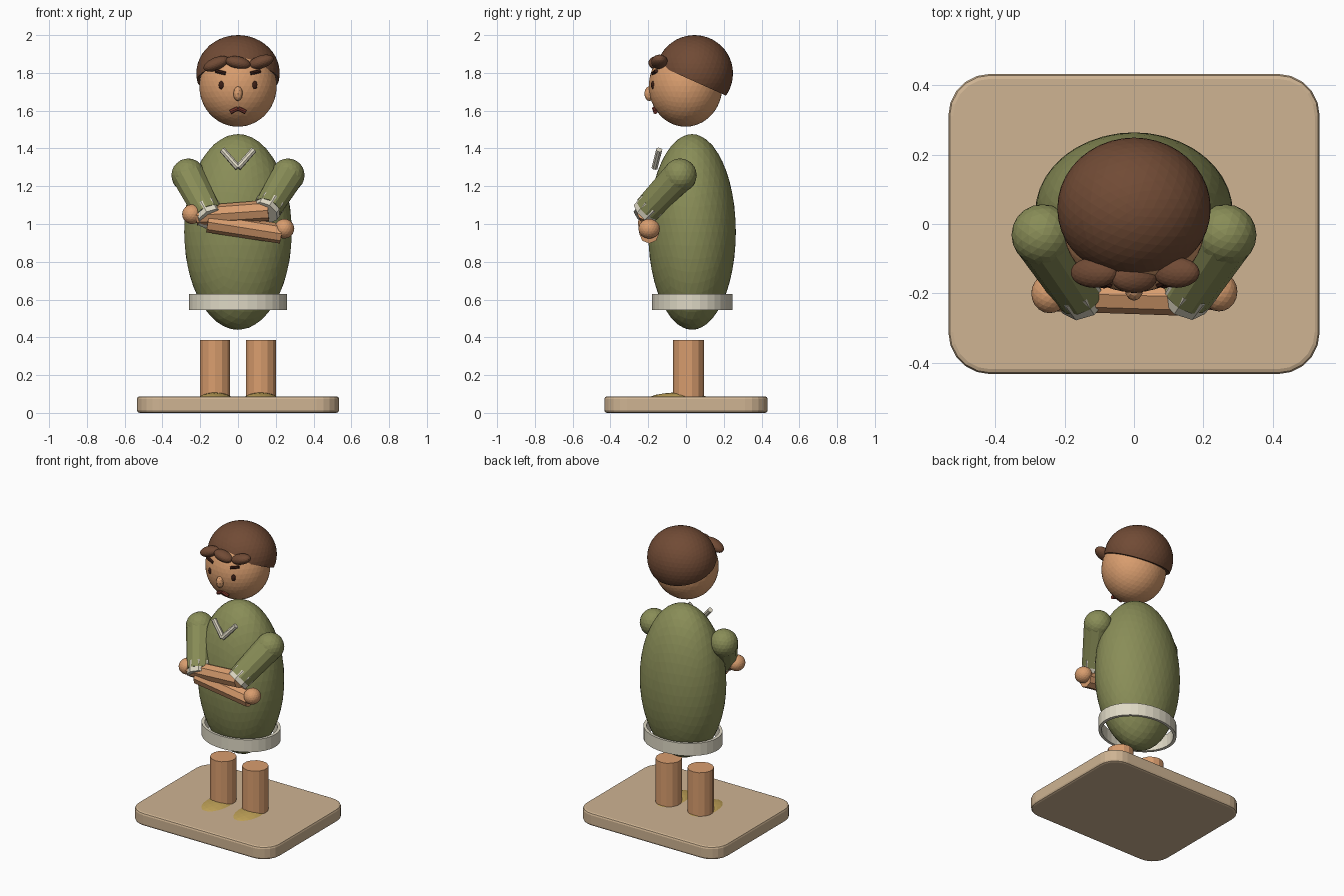
import bpy, bmesh, math
from mathutils import Vector, Matrix

if "Cube" in bpy.data.objects:
    bpy.data.objects.remove(bpy.data.objects["Cube"])


def material(name, rgb):
    m = bpy.data.materials.new(name)
    m.diffuse_color = [(c / 255) ** 2.2 for c in rgb] + [1]
    m.use_nodes = True
    m.node_tree.nodes["Principled BSDF"].inputs["Base Color"].default_value = m.diffuse_color
    return m


SKIN = material("skin", (216, 156, 110))
HAIR = material("hair", (112, 76, 56))
DARK = material("dark", (62, 36, 28))
LIPS = material("lips", (120, 58, 48))
GREEN = material("green", (136, 140, 88))
CREAM = material("cream", (222, 216, 196))
SHOE = material("shoe", (190, 160, 88))
SAND = material("sand", (205, 178, 145))


def finish(bm, name, mat):
    bmesh.ops.recalc_face_normals(bm, faces=bm.faces)
    me = bpy.data.meshes.new(name)
    bm.to_mesh(me)
    bm.free()
    me.materials.append(mat)
    ob = bpy.data.objects.new(name, me)
    bpy.context.collection.objects.link(ob)
    return ob


def ellipsoid(name, loc, radii, mat, sub=3, tilt=0, cut=None):
    """Icosphere scaled to radii, tilted about y, optionally cut by a plane."""
    bm = bmesh.new()
    bmesh.ops.create_icosphere(bm, subdivisions=sub, radius=1)
    mx = (Matrix.Translation(loc) @ Matrix.Rotation(math.radians(tilt), 4, 'Y')
          @ Matrix.Diagonal((*radii, 1)))
    bm.transform(mx)
    if cut:
        r = bmesh.ops.bisect_plane(bm, geom=bm.verts[:] + bm.edges[:] + bm.faces[:],
                                   plane_co=cut[0], plane_no=cut[1], clear_inner=True)
        edges = [e for e in r["geom_cut"] if isinstance(e, bmesh.types.BMEdge)]
        bmesh.ops.contextual_create(bm, geom=edges)
    return finish(bm, name, mat)


def rod(name, a, b, r1, r2, mat, sides=12):
    """Tapered cylinder from a to b."""
    a, b = Vector(a), Vector(b)
    bm = bmesh.new()
    bmesh.ops.create_cone(bm, cap_ends=True, segments=sides, radius1=r1, radius2=r2,
                          depth=(b - a).length)
    bm.transform(Matrix.Translation((a + b) / 2)
                 @ (b - a).to_track_quat('Z', 'Y').to_matrix().to_4x4())
    return finish(bm, name, mat)


# Base slab with rounded corners
bm = bmesh.new()
bmesh.ops.create_cube(bm, size=1)
bm.transform(Matrix.Translation((0, 0, 0.044)) @ Matrix.Diagonal((1.07, 0.865, 0.088, 1)))
upright = [e for e in bm.edges if abs(e.verts[0].co.z - e.verts[1].co.z) > 0.01]
bmesh.ops.bevel(bm, geom=upright, offset=0.12, segments=5, profile=0.5, affect='EDGES')
rim = [e for e in bm.edges if abs(e.verts[0].co.z - e.verts[1].co.z) < 0.001]
bmesh.ops.bevel(bm, geom=rim, offset=0.014, segments=2, profile=0.5, affect='EDGES')
finish(bm, "base", SAND)

# Tunic body
ellipsoid("body", (0, 0.032, 0.958), (0.285, 0.232, 0.518), GREEN, 4)

# Hem: hollow oval band lathed from a small rectangle
bm = bmesh.new()
profile = [(1, 0.545), (1, 0.63), (0.92, 0.63), (0.92, 0.545)]
n = 32
rings = [[bm.verts.new((0.26 * r * math.cos(2 * math.pi * i / n),
                        0.033 + 0.213 * r * math.sin(2 * math.pi * i / n), z))
          for r, z in profile] for i in range(n)]
for i in range(n):
    p, q = rings[i], rings[(i + 1) % n]
    for j in range(4):
        k = (j + 1) % 4
        bm.faces.new((p[j], q[j], q[k], p[k]))
finish(bm, "hem_band", CREAM)

# Head and hair cap
ellipsoid("head", (0, -0.002, 1.73), (0.205, 0.195, 0.215), SKIN, 4)
ellipsoid("hair", (0, 0.045, 1.797), (0.221, 0.204, 0.203), HAIR, 4,
          cut=((0, -0.124, 1.83), Vector((0, 0.145, 0.324)).normalized()))
for x, y, z, length, tilt in ((-0.115, -0.14, 1.848, 0.072, -22),
                              (0, -0.155, 1.853, 0.068, 12),
                              (0.122, -0.14, 1.858, 0.07, -18)):
    ellipsoid("fringe_tuft", (x, y, z), (length, 0.044, 0.034), HAIR, 3, tilt)

# Face, mirrored left and right
for s, side in ((-1, "left"), (1, "right")):
    ellipsoid("eye_" + side, (s * 0.087, -0.172, 1.735), (0.016, 0.014, 0.024), DARK, 2)
    rod("brow_" + side, (s * 0.065, -0.175, 1.797), (s * 0.118, -0.158, 1.81),
        0.01, 0.01, DARK, 8)
    rod("mouth_" + side, (0, -0.168, 1.612), (s * 0.04, -0.162, 1.593),
        0.012, 0.012, LIPS, 8)
    # V collar
    rod("collar_" + side, (0, -0.166, 1.298), (s * 0.084, -0.142, 1.393),
        0.017, 0.017, CREAM, 8)
    # Legs and shoes
    rod("leg_" + side, (s * 0.121, 0.014, 0.08), (s * 0.121, 0.014, 0.386),
        0.082, 0.082, SKIN, 14)
    ellipsoid("shoe_" + side, (s * 0.121, -0.04, 0.063), (0.098, 0.175, 0.045), SHOE, 3)
ellipsoid("nose", (0, -0.194, 1.69), (0.025, 0.027, 0.04), SKIN, 2)

# Crossed arms: sleeve, cuff, forearm and hand on each side
arms = (("left", -1, 1.05, (-0.16, -0.2, 1.01), (0.23, -0.195, 0.948), (0.245, -0.195, 0.975)),
        ("right", 1, 1.08, (0.16, -0.21, 1.072), (-0.22, -0.2, 1.045), (-0.243, -0.2, 1.052)))
for side, s, ez, fore_a, fore_b, hand in arms:
    shoulder = Vector((s * 0.264, -0.032, 1.258))
    elbow = Vector((s * 0.155, -0.2, ez))
    d = (elbow - shoulder).normalized()
    ellipsoid("shoulder_" + side, shoulder, (0.089,) * 3, GREEN, 3)
    rod("sleeve_" + side, shoulder, elbow, 0.088, 0.076, GREEN, 12)
    rod("cuff_" + side, elbow - d * 0.045, elbow + d * 0.03, 0.079, 0.074, CREAM, 8)
    rod("forearm_" + side, fore_a, fore_b, 0.055, 0.052, SKIN, 8)
    ellipsoid("hand_" + side, hand, (0.053, 0.057, 0.052), SKIN, 3)
